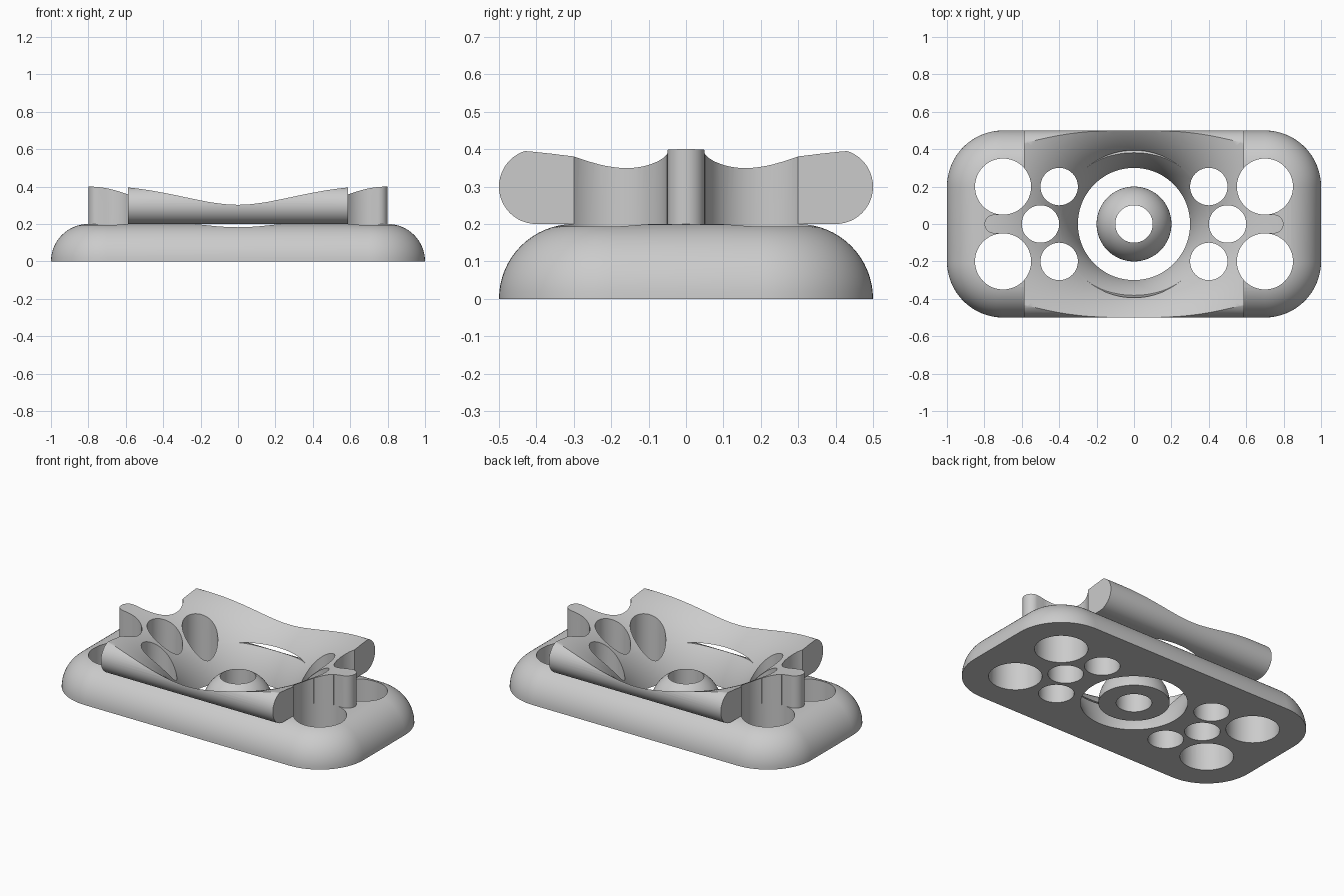
import bpy, bmesh, math
from math import sin, cos, pi, sqrt

if "Cube" in bpy.data.objects:
    bpy.data.objects.remove(bpy.data.objects["Cube"], do_unlink=True)

grey = bpy.data.materials.new("plain_grey")
grey.use_nodes = True
grey.diffuse_color = (0.6, 0.6, 0.6, 1)
grey.node_tree.nodes["Principled BSDF"].inputs["Base Color"].default_value = (0.6, 0.6, 0.6, 1)


def finish(name, bm):
    bmesh.ops.recalc_face_normals(bm, faces=bm.faces)
    mesh = bpy.data.meshes.new(name)
    bm.to_mesh(mesh)
    bm.free()
    ob = bpy.data.objects.new(name, mesh)
    bpy.context.collection.objects.link(ob)
    mesh.materials.append(grey)
    return ob


def loft(name, rings):
    """Solid from a stack of equal-length closed rings, capped at both ends."""
    bm = bmesh.new()
    loops = [[bm.verts.new(p) for p in ring] for ring in rings]
    n = len(loops[0])
    for a, b in zip(loops, loops[1:]):
        for i in range(n):
            j = (i + 1) % n
            bm.faces.new((a[i], a[j], b[j], b[i]))
    bm.faces.new(loops[0][::-1])
    bm.faces.new(loops[-1])
    return finish(name, bm)


def arc(cx, cy, r, start, end, n):
    return [(cx + r * cos(start + (end - start) * i / n),
             cy + r * sin(start + (end - start) * i / n)) for i in range(n + 1)]


def rounded_outline(half_x, half_y, r, n=16):
    pts = []
    for k, (sx, sy) in enumerate([(1, 1), (-1, 1), (-1, -1), (1, -1)]):
        pts += arc(sx * (half_x - r), sy * (half_y - r), r, k * pi / 2, (k + 1) * pi / 2, n)
    return pts


def turned(name, profile, n=96):
    """Solid of revolution from (radius, height) points."""
    rings = [[(r * cos(2 * pi * i / n), r * sin(2 * pi * i / n), z) for i in range(n)]
             for r, z in profile]
    return loft(name, rings)


def combine(target, tool, operation):
    mod = target.modifiers.new(operation.lower(), 'BOOLEAN')
    mod.operation = operation
    mod.solver = 'EXACT'
    mod.object = tool
    bpy.context.view_layer.objects.active = target
    bpy.ops.object.modifier_apply(modifier=mod.name)


# Base plate with rounded corners and a full quarter-round upper edge
fillet = 0.2
rings = []
for inset, z in [(fillet * (1 - cos(i * pi / 32)), fillet * sin(i * pi / 32)) for i in range(17)]:
    rings.append([(x, y, z) for x, y in rounded_outline(1 - inset, 0.5 - inset, 0.3 - inset)])
base = loft("base_plate", rings)

# Upper body: wide bar with half-round long sides
section = arc(0.4, 0.3, 0.1, -pi / 2, pi / 2, 24) + arc(-0.4, 0.3, 0.1, pi / 2, 3 * pi / 2, 24)
upper = loft("upper_body", [[(x, y, z) for y, z in section] for x in (-0.588, 0.588)])

# End tabs running along the middle
end = [(0.69, -0.1), (0.69, -0.05)] + arc(0.749, 0, 0.05, -pi / 2, pi / 2, 20) + [(0.69, 0.05), (0.69, 0.1)]
outline = end + [(-x, -y) for x, y in end]
tabs = loft("end_tabs", [[(x, y, z) for x, y in outline] for z in (0.2, 0.4)])
combine(upper, tabs, 'UNION')

# Flared bowl cutter
R = 0.5125
bowl_profile = [(0.3, -0.1)]
for i in range(29):
    r = 0.8 - 0.5 * cos(i * pi / 56)
    bowl_profile.append((r, 0.4 - R + sqrt(R * R - (0.8 - r) ** 2)))
bowl_profile.append((0.8, 0.6))
bowl = turned("bowl_cutter", bowl_profile)

# Through-hole cutters
bm = bmesh.new()
spots = [(0.7, 0.2, 0.15), (0.7, -0.2, 0.15), (0.4, 0.2, 0.1), (0.4, -0.2, 0.1), (0.5, 0, 0.1)]
for side in (-1, 1):
    for x, y, r in spots:
        made = bmesh.ops.create_cone(bm, cap_ends=True, segments=64, radius1=r, radius2=r, depth=1)
        bmesh.ops.translate(bm, verts=made["verts"], vec=(side * x, y, 0.2))
holes = finish("hole_cutter", bm)

for body in (base, upper):
    combine(body, bowl, 'DIFFERENCE')
    combine(body, holes, 'DIFFERENCE')

# Domed centre hub with a bore
bm = bmesh.new()
dome = [(0.1, 0)] + arc(0, 0, 0.2, 0, pi / 3, 16)
n = 72
loops = [[bm.verts.new((r * cos(2 * pi * i / n), r * sin(2 * pi * i / n), z)) for i in range(n)]
         for r, z in dome]
for a, b in zip(loops, loops[1:] + loops[:1]):
    for i in range(n):
        j = (i + 1) % n
        bm.faces.new((a[i], a[j], b[j], b[i]))
hub = finish("centre_hub", bm)

for tool in (tabs, bowl, holes):
    bpy.data.objects.remove(tool, do_unlink=True)

# Smooth shading with sharp edges kept
for ob in (base, upper, hub):
    bpy.ops.object.select_all(action='DESELECT')
    ob.select_set(True)
    bpy.context.view_layer.objects.active = ob
    bpy.ops.object.shade_smooth_by_angle(angle=math.radians(30))
